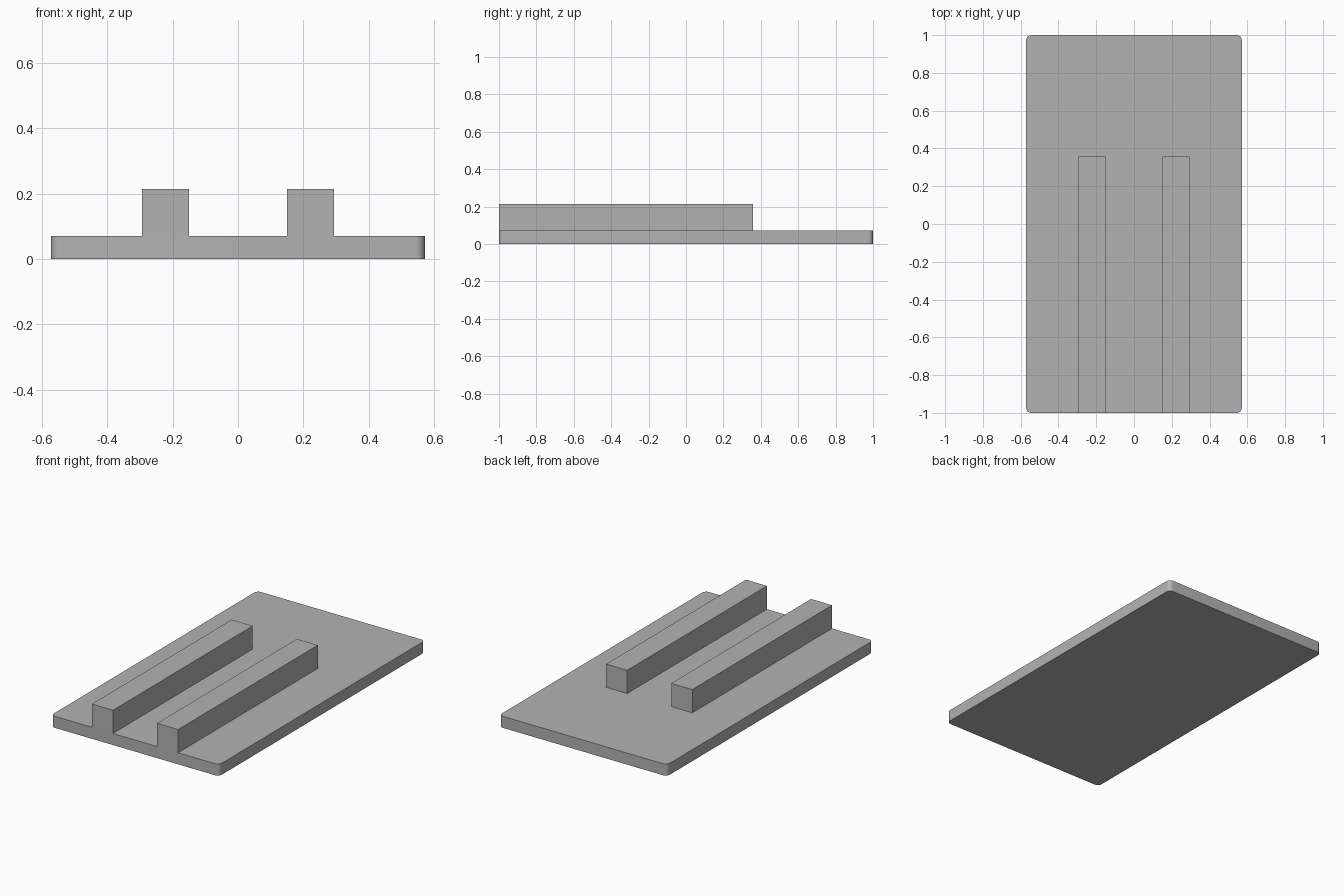
import bpy
import bmesh
import math

if "Cube" in bpy.data.objects:
    bpy.data.objects.remove(bpy.data.objects["Cube"], do_unlink=True)

HALF_WIDTH, HALF_LENGTH = 0.571, 1.0
PLATE_TOP, RAIL_TOP = 0.071, 0.214
RAIL_INNER, RAIL_OUTER, RAIL_BACK = 0.15, 0.293, 0.357
CORNER_RADIUS = 0.028

# Single grey finish
GREY = (0.45, 0.45, 0.45, 1.0)
grey = bpy.data.materials.new("plain_grey")
grey.use_nodes = True
grey.diffuse_color = GREY
grey.node_tree.nodes["Principled BSDF"].inputs["Base Color"].default_value = GREY


def box(name, low, high, radius=0.0):
    """Box between two corners, with optional rounded vertical edges."""
    bm = bmesh.new()
    bmesh.ops.create_cube(bm, size=1.0)
    for v in bm.verts:
        v.co = [a + (c + 0.5) * (b - a) for a, b, c in zip(low, high, v.co)]
    if radius:
        upright = [e for e in bm.edges
                   if abs(e.verts[0].co.z - e.verts[1].co.z) > 0.01]
        bmesh.ops.bevel(bm, geom=upright, offset=radius, segments=8,
                        profile=0.5, affect='EDGES')
    mesh = bpy.data.meshes.new(name)
    bm.to_mesh(mesh)
    bm.free()
    mesh.materials.append(grey)
    obj = bpy.data.objects.new(name, mesh)
    bpy.context.collection.objects.link(obj)
    return obj


# Base plate with rounded corners
plate = box("base_plate", (-HALF_WIDTH, -HALF_LENGTH, 0),
            (HALF_WIDTH, HALF_LENGTH, PLATE_TOP), CORNER_RADIUS)
bpy.ops.object.select_all(action='DESELECT')
plate.select_set(True)
bpy.context.view_layer.objects.active = plate
bpy.ops.object.shade_smooth_by_angle(angle=math.radians(30))

# Pair of rails flush with the front edge
for side, name in ((-1, "right_rail"), (1, "left_rail")):
    x_low, x_high = sorted((side * RAIL_INNER, side * RAIL_OUTER))
    box(name, (x_low, -HALF_LENGTH, PLATE_TOP), (x_high, RAIL_BACK, RAIL_TOP))
